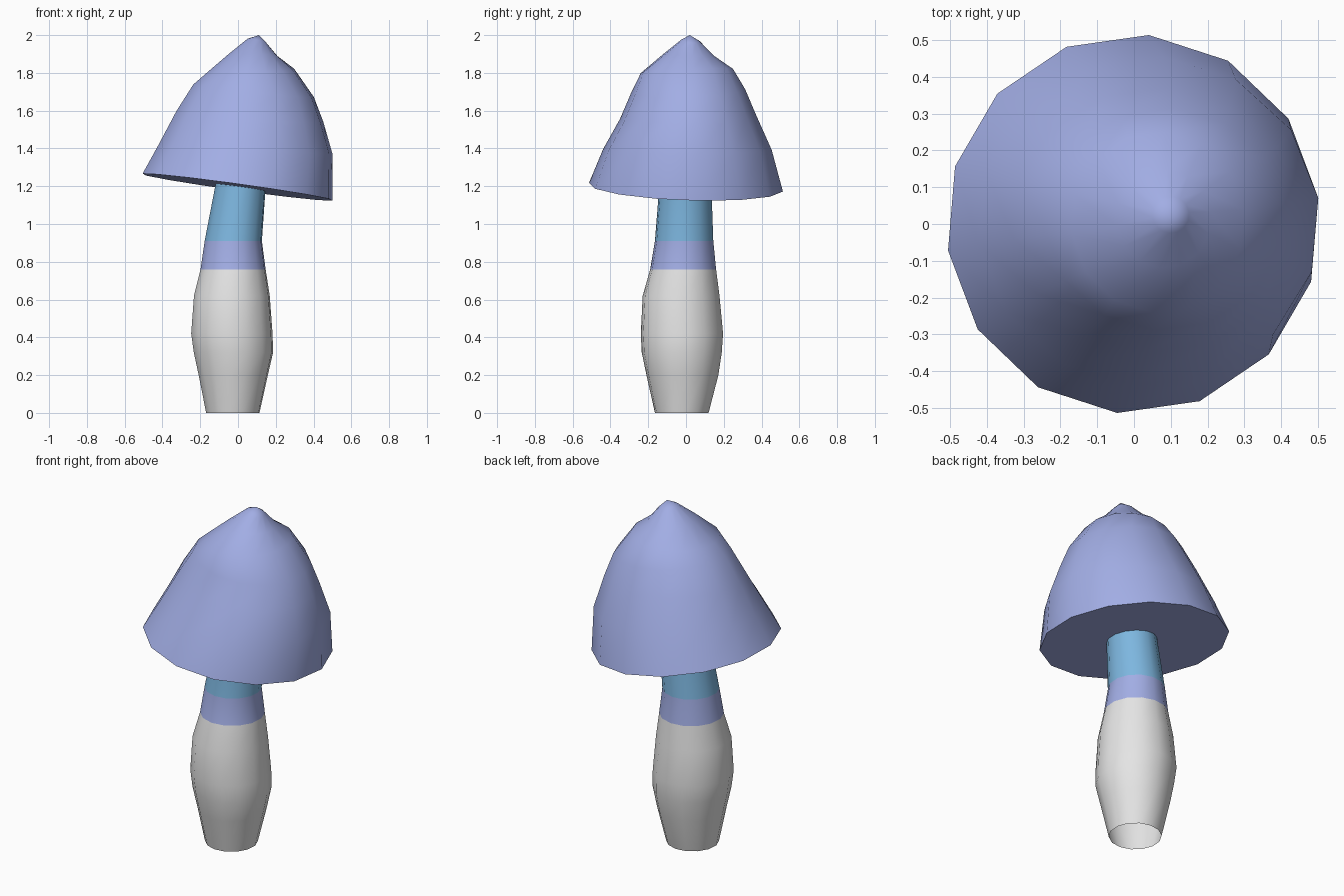
import bpy, bmesh
from math import cos, sin, pi, radians

cube = bpy.data.objects.get("Cube")
if cube:
    bpy.data.objects.remove(cube, do_unlink=True)


def material(name, rgb):
    m = bpy.data.materials.new(name)
    m.use_nodes = True
    m.diffuse_color = (*rgb, 1)
    m.node_tree.nodes["Principled BSDF"].inputs["Base Color"].default_value = (*rgb, 1)
    return m


lilac = material("lilac", (0.36, 0.42, 0.78))
blue = material("sky blue", (0.205, 0.47, 0.74))
white = material("off white", (0.78, 0.78, 0.78))

SIDES = 14
PHASE = radians(8)


def ring(bm, left, right, front, back):
    """Tilted oval through four extreme points: (x, z) at the sides, (y, z) front and back."""
    verts = []
    mid_x, rad_x = (left[0] + right[0]) / 2, (right[0] - left[0]) / 2
    mid_y, rad_y = (front[0] + back[0]) / 2, (back[0] - front[0]) / 2
    mid_z = (left[1] + right[1]) / 2
    for i in range(SIDES):
        a = PHASE + 2 * pi * i / SIDES
        z = mid_z + cos(a) * (right[1] - left[1]) / 2 + sin(a) * (back[1] - front[1]) / 2
        verts.append(bm.verts.new((mid_x + rad_x * cos(a), mid_y + rad_y * sin(a), z)))
    return verts


def bridge(bm, low, high):
    return [bm.faces.new((low[i], low[(i + 1) % SIDES], high[(i + 1) % SIDES], high[i]))
            for i in range(SIDES)]


def finish(bm, name, mats):
    mesh = bpy.data.meshes.new(name)
    for f in bm.faces:
        f.smooth = True
    bm.to_mesh(mesh)
    bm.free()
    for m in mats:
        mesh.materials.append(m)
    mesh.set_sharp_from_angle(angle=radians(60))
    obj = bpy.data.objects.new(name, mesh)
    bpy.context.collection.objects.link(obj)


# Stem: open tube with a swollen foot, colour bands by height
bm = bmesh.new()
stem = [  # z, left, right, front, back
    (0, -0.17, 0.115, -0.165, 0.12),
    (0.2, -0.21, 0.16, -0.21, 0.172),
    (0.32, -0.236, 0.188, -0.235, 0.19),
    (0.42, -0.25, 0.185, -0.24, 0.197),
    (0.62, -0.235, 0.17, -0.23, 0.178),
    (0.76, -0.2, 0.148, -0.19, 0.16),
    (0.91, -0.178, 0.128, -0.165, 0.145),
    (1.2, -0.122, 0.148, -0.142, 0.135),
    (1.24, -0.114, 0.15, -0.14, 0.135),
]
prev = None
for z, l, r, f, b in stem:
    cur = ring(bm, (l, z), (r, z), (f, z), (b, z))
    if prev:
        for face in bridge(bm, prev, cur):
            face.material_index = 0 if z < 0.8 else 1 if z < 1 else 2
    prev = cur
finish(bm, "stem", [white, lilac, blue])

# Cap: leaning bell with a flat underside and off-centre peak
bm = bmesh.new()
cap = [  # left, right, front, back
    ((-0.51, 1.265), (0.505, 1.125), (-0.515, 1.21), (0.515, 1.175)),
    ((-0.425, 1.42), (0.505, 1.37), (-0.44, 1.42), (0.455, 1.42)),
    ((-0.33, 1.6), (0.455, 1.54), (-0.35, 1.56), (0.37, 1.59)),
    ((-0.24, 1.74), (0.405, 1.67), (-0.29, 1.69), (0.315, 1.71)),
    ((-0.17, 1.8), (0.3, 1.82), (-0.24, 1.8), (0.25, 1.82)),
    ((-0.05, 1.9), (0.21, 1.89), (-0.12, 1.9), (0.15, 1.89)),
    ((0.05, 1.98), (0.15, 1.96), (-0.025, 1.98), (0.075, 1.97)),
]
rings = [ring(bm, *row) for row in cap]
for low, high in zip(rings, rings[1:]):
    bridge(bm, low, high)
peak = bm.verts.new((0.11, 0.02, 2.0))
for i in range(SIDES):
    bm.faces.new((rings[-1][i], rings[-1][(i + 1) % SIDES], peak))
bm.faces.new(rings[0][::-1])
finish(bm, "cap", [lilac])
